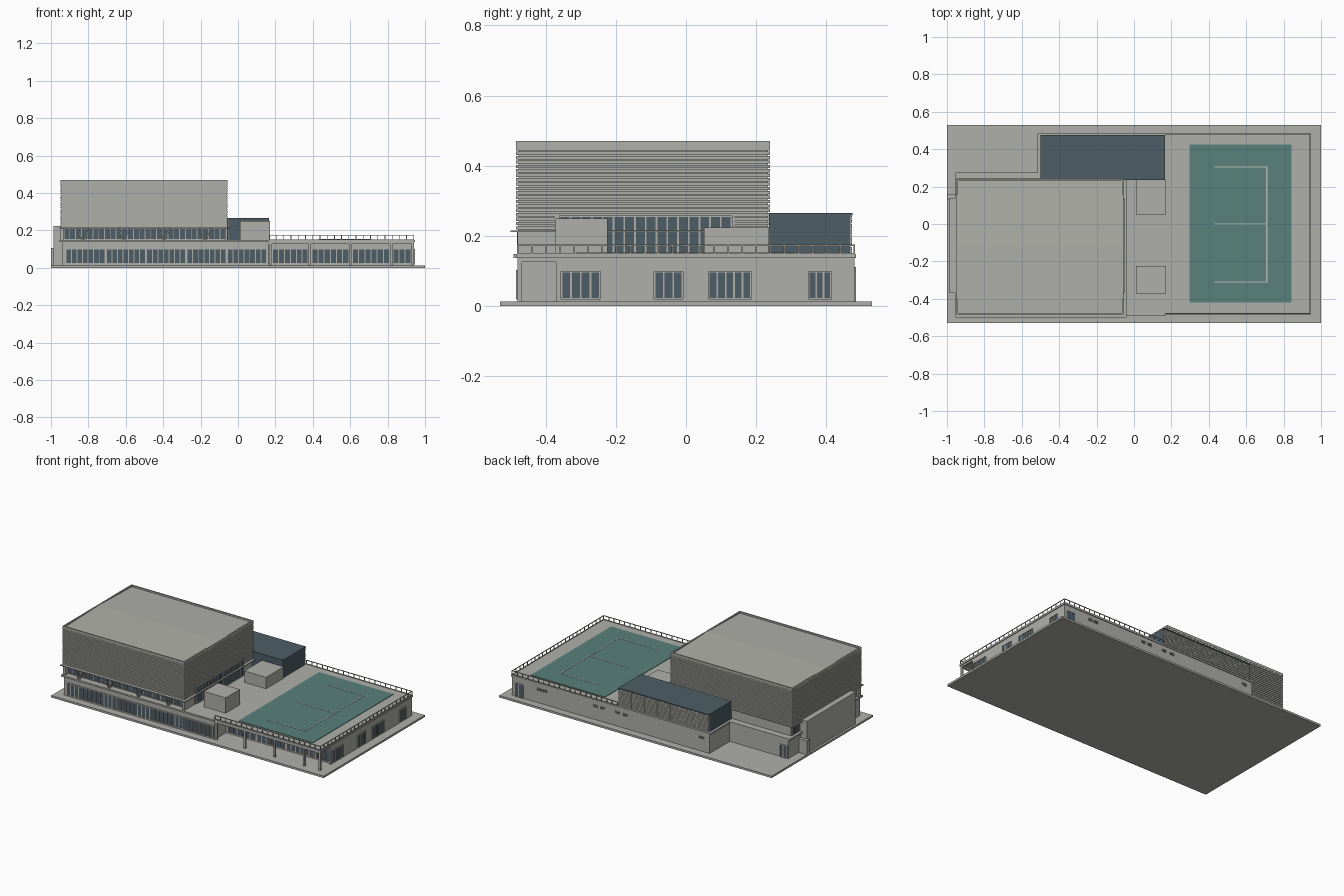
import bpy, bmesh, math
from mathutils import Vector, Matrix

if "Cube" in bpy.data.objects:
    bpy.data.objects.remove(bpy.data.objects["Cube"])


def material(name, rgb):
    m = bpy.data.materials.new(name)
    m.diffuse_color = (*rgb, 1)
    m.use_nodes = True
    m.node_tree.nodes["Principled BSDF"].inputs["Base Color"].default_value = m.diffuse_color
    return m


GREY = material("concrete grey", (0.43, 0.43, 0.40))
GLASS = material("dark blue glass", (0.075, 0.11, 0.133))
TEAL = material("court teal", (0.10, 0.22, 0.20))
LINE = material("pale line", (0.50, 0.53, 0.50))


def finish(name, bm, mat):
    bmesh.ops.recalc_face_normals(bm, faces=bm.faces)
    me = bpy.data.meshes.new(name)
    bm.to_mesh(me)
    bm.free()
    me.materials.append(mat)
    ob = bpy.data.objects.new(name, me)
    bpy.context.collection.objects.link(ob)
    return ob


def boxes(name, mat, items):
    """One object from boxes given as (x0, x1, y0, y1, z0, z1)."""
    bm = bmesh.new()
    for x0, x1, y0, y1, z0, z1 in items:
        mtx = Matrix.Translation(((x0 + x1) / 2, (y0 + y1) / 2, (z0 + z1) / 2))
        mtx = mtx @ Matrix.Diagonal((x1 - x0, y1 - y0, z1 - z0, 1))
        bmesh.ops.create_cube(bm, size=1, matrix=mtx)
    return finish(name, bm, mat)


def prism(name, mat, pts, extrude):
    """Extrude a flat outline of 3D points."""
    bm = bmesh.new()
    f = bm.faces.new([bm.verts.new(p) for p in pts])
    r = bmesh.ops.extrude_face_region(bm, geom=[f])
    vs = [v for v in r["geom"] if isinstance(v, bmesh.types.BMVert)]
    bmesh.ops.translate(bm, verts=vs, vec=extrude)
    return finish(name, bm, mat)


def ring(x0, x1, y0, y1, z0, z1, t):
    """Four strips around a rectangle."""
    return [(x0, x1, y0, y0 + t, z0, z1), (x0, x1, y1 - t, y1, z0, z1),
            (x0, x0 + t, y0 + t, y1 - t, z0, z1), (x1 - t, x1, y0 + t, y1 - t, z0, z1)]


def window(name, axis, sign, pos, a0, a1, z0, z1, n, w=0.005):
    """Glass plate with frame and n panes on a wall facing sign * axis."""
    def place(u0, u1, v0, v1, depth):
        p, q = sorted((pos - 0.002 * sign, pos + depth * sign))
        return (p, q, u0, u1, v0, v1) if axis == "x" else (u0, u1, p, q, v0, v1)
    boxes(name + "_glass", GLASS, [place(a0, a1, z0, z1, 0.002)])
    bars = [place(a0, a1, z0 - w / 2, z0 + w / 2, 0.005),
            place(a0, a1, z1 - w / 2, z1 + w / 2, 0.005)]
    for i in range(n + 1):
        u = a0 + (a1 - a0) * i / n
        bars.append(place(u - w / 2, u + w / 2, z0, z1, 0.005))
    boxes(name + "_frame", GREY, bars)


# Ground plinth
boxes("plinth", GREY, [(-1, 1, -0.53, 0.53, 0, 0.013)])

# Ground floor walls, recessed behind the gallery, and the roof terrace slab
walls = [(-0.94, -0.48), (0.165, -0.48), (0.165, -0.36), (0.94, -0.36),
         (0.94, 0.48), (-0.51, 0.48), (-0.51, 0.27), (-0.94, 0.27)]
prism("ground_floor", GREY, [(x, y, 0.013) for x, y in walls], (0, 0, 0.125))
slab = [(-0.955, -0.492), (0.165, -0.492), (0.165, -0.484), (0.945, -0.484),
        (0.945, 0.485), (-0.516, 0.485), (-0.516, 0.276), (-0.955, 0.276)]
prism("terrace_slab", GREY, [(x, y, 0.137) for x, y in slab], (0, 0, 0.011))

# Gallery columns and beams
cols = [(x - 0.006, x + 0.006, -0.48, -0.468, 0.013, 0.137)
        for x in (0.175, 0.384, 0.602, 0.82, 0.934)]
boxes("gallery_columns", GREY, cols + [(0.928, 0.94, -0.37, -0.358, 0.013, 0.137)])
boxes("gallery_beams", GREY, [(0.165, 0.94, -0.48, -0.468, 0.126, 0.137),
                              (0.928, 0.94, -0.468, -0.36, 0.126, 0.137)])

# Ground floor windows
for i in range(5):
    a = -0.92 + i * 0.216
    window(f"front_window_{i}", "y", -1, -0.48, a, a + 0.208, 0.022, 0.1, 7)
for i, (a, b, n) in enumerate([(0.185, 0.375, 6), (0.395, 0.592, 6), (0.612, 0.81, 6), (0.83, 0.925, 3)]):
    window(f"gallery_window_{i}", "y", -1, -0.36, a, b, 0.022, 0.1, n)
for i, (a, b, n) in enumerate([(-0.355, -0.245, 4), (-0.09, -0.01, 3), (0.065, 0.185, 5), (0.35, 0.413, 3)]):
    window(f"side_window_{i}", "x", 1, 0.94, a, b, 0.02, 0.098, n)
window("rear_door", "y", 1, 0.48, 0.86, 0.92, 0.015, 0.1, 2)
window("rear_left_door", "y", 1, 0.27, -0.93, -0.88, 0.015, 0.095, 2)
for i, x in enumerate((0.74, 0.70, 0.33, 0.28, 0.17, 0.11, -0.45)):
    window(f"rear_vent_{i}", "y", 1, 0.48, x - 0.015, x + 0.015, 0.097, 0.11, 1, 0.003)

# Side stair wall on the left
boxes("left_stair_block", GREY, [(-0.986, -0.935, -0.37, 0.14, 0.013, 0.224)])
boxes("left_low_wall", GREY, [(-1, -0.94, 0.13, 0.16, 0.013, 0.105)])

# Upper floor behind the canopy, with glazing
boxes("upper_floor", GREY, [(-0.935, -0.06, -0.45, 0.232, 0.148, 0.225)])
window("upper_front_glazing", "y", -1, -0.45, -0.93, -0.065, 0.152, 0.21, 28, 0.004)
window("upper_left_glazing", "x", -1, -0.935, 0.15, 0.225, 0.152, 0.205, 3, 0.004)
boxes("canopy", GREY, ring(-0.955, -0.04, -0.5, 0.245, 0.211, 0.216, 0.06))
boxes("upper_corner_posts", GREY, [(-0.948, -0.93, -0.48, -0.45, 0.148, 0.212),
                                   (-0.07, -0.055, -0.48, -0.36, 0.148, 0.212)])

# V-shaped columns
for i, x in enumerate((-0.83, -0.61, -0.395, -0.175)):
    for s in (-1, 1):
        pts = [(x + s * a, -0.482, z) for a, z in
               ((0, 0.148), (0.008, 0.148), (0.033, 0.212), (0.025, 0.212))]
        prism(f"v_column_{i}_{'left' if s < 0 else 'right'}", GREY, pts, (0, 0.008, 0))

# Hall volume with horizontal slats
boxes("hall_core", GREY, [(-0.945, -0.06, -0.478, 0.234, 0.216, 0.457)])
N = 19
pitch = (0.456 - 0.218) / N
slats = []
for i in range(N):
    z = 0.218 + i * pitch
    slats += ring(-0.95, -0.055, -0.484, 0.24, z, z + pitch * 0.75, 0.007)
boxes("hall_slats", GREY, slats)
boxes("hall_parapet", GREY, ring(-0.95, -0.055, -0.484, 0.24, 0.454, 0.47, 0.009))
prism("hall_roof", GREY, [(-0.942, -0.476, 0.456), (-0.942, 0.232, 0.456), (-0.942, 0.232, 0.460),
                          (-0.942, -0.122, 0.469), (-0.942, -0.476, 0.460)], (0.879, 0, 0))

# Tall glazing facing the terrace
boxes("terrace_glazing_surround", GREY, [(-0.065, -0.053, -0.375, 0.14, 0.148, 0.262)])
window("terrace_glazing", "x", 1, -0.053, -0.36, 0.13, 0.15, 0.257, 16)

# Rooftop boxes
boxes("rooftop_box_rear", GREY, [(0.01, 0.17, 0.052, 0.236, 0.148, 0.224)])
boxes("rooftop_box_front", GREY, [(0.01, 0.17, -0.372, -0.224, 0.148, 0.25)])

# Dark rear annex with a slatted back screen
boxes("rear_annex", GLASS, [(-0.5, 0.165, 0.236, 0.467, 0.148, 0.266)])
boxes("annex_roof_edge", GLASS, [(-0.5, 0.165, 0.46, 0.475, 0.258, 0.266)])
panels = []
for i in range(7):
    a = -0.5 + i * 0.095
    panels += [(a + 0.002, a + 0.093, 0.465, 0.473, 0.149 + k * 0.0109, 0.158 + k * 0.0109)
               for k in range(10)]
boxes("annex_screen_slats", GREY, panels)
boxes("annex_screen_back", GREY, [(-0.499, 0.164, 0.464, 0.469, 0.148, 0.258)])

# Sports court and markings
boxes("court", TEAL, [(0.298, 0.843, -0.42, 0.425, 0.147, 0.151)])
W = 0.003
marks = [(0.43, 0.71, y - W, y + W, 0.15, 0.1525) for y in (-0.31, 0.0, 0.305)]
marks += [(0.71 - W, 0.71 + W, -0.313, 0.308, 0.15, 0.1525)]
boxes("court_lines", LINE, marks)

# Terrace railing along front, right and rear
X0, X1, Y0, Y1, ZB, ZT = 0.168, 0.94, -0.479, 0.48, 0.147, 0.174
rails, T = [], 0.002
for z in (ZT, 0.150):
    rails += [(X0, X1 + T, y - T, y + T, z - T, z + T) for y in (Y0, Y1)]
    rails.append((X1 - T, X1 + T, Y0, Y1, z - T, z + T))
nx, ny = 20, 24
for i in range(nx + 1):
    x = X0 + (X1 - X0) * i / nx
    rails += [(x - T, x + T, y - T, y + T, ZB, ZT) for y in (Y0, Y1)]
for i in range(1, ny):
    y = Y0 + (Y1 - Y0) * i / ny
    rails.append((X1 - T, X1 + T, y - T, y + T, ZB, ZT))
boxes("terrace_railing", GREY, rails)
